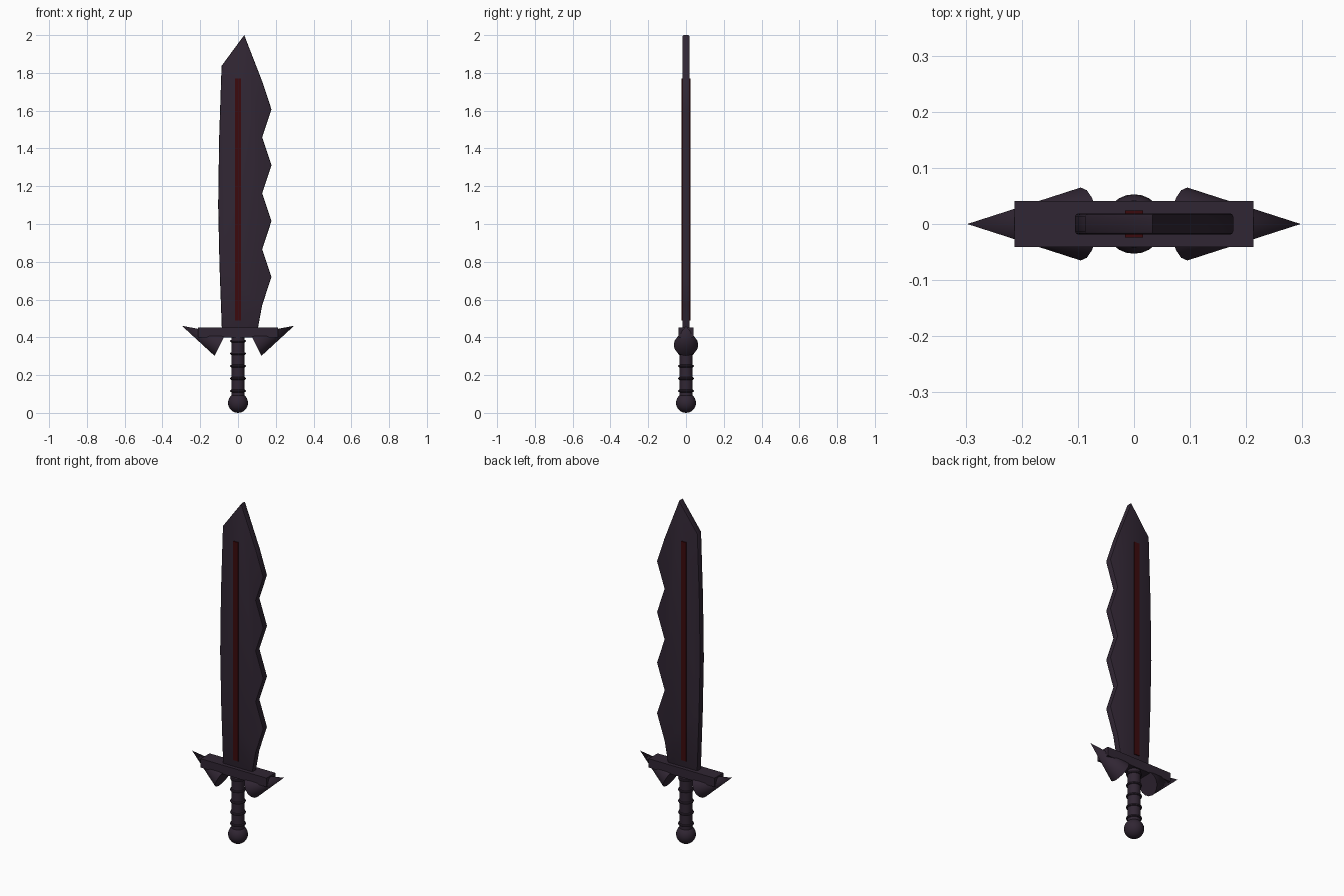
import bpy, bmesh, math
from mathutils import Vector

if "Cube" in bpy.data.objects:
    bpy.data.objects.remove(bpy.data.objects["Cube"])


def material(name, rgb):
    m = bpy.data.materials.new(name)
    m.diffuse_color = (*rgb, 1)
    m.use_nodes = True
    m.node_tree.nodes["Principled BSDF"].inputs["Base Color"].default_value = m.diffuse_color
    return m


DARK = material("dark purple steel", (0.030, 0.019, 0.033))
RED = material("deep red", (0.045, 0.003, 0.004))


def finish(name, mat, smooth=True):
    ob = bpy.context.object
    ob.name = ob.data.name = name
    ob.data.materials.append(mat)
    if smooth:
        bpy.ops.object.shade_smooth_by_angle(angle=math.radians(35))
    return ob


def box(name, mat, lo, hi):
    lo, hi = Vector(lo), Vector(hi)
    bpy.ops.mesh.primitive_cube_add(size=1, location=(lo + hi) / 2)
    bpy.context.object.scale = hi - lo
    bpy.ops.object.transform_apply(location=False, rotation=False, scale=True)
    return finish(name, mat, False)


# Blade: bowed back on the left, wavy cutting edge on the right
outline = [(-0.085, 0.43), (-0.098, 0.78), (-0.105, 1.1), (-0.1, 1.45), (-0.087, 1.837),
           (0.033, 2.0), (0.13, 1.75), (0.177, 1.607)]
for i in range(3):
    z = 1.607 - 0.296 * i
    outline += [(0.128, z - 0.148), (0.177, z - 0.296)]
outline += [(0.128, 0.571), (0.102, 0.43)]
T = 0.019
bm = bmesh.new()
face = bm.faces.new([bm.verts.new((x, -T, z)) for x, z in outline])
ext = bmesh.ops.extrude_face_region(bm, geom=[face])
bmesh.ops.translate(bm, vec=(0, 2 * T, 0),
                    verts=[g for g in ext["geom"] if isinstance(g, bmesh.types.BMVert)])
rims = [e for e in bm.edges if abs(e.verts[0].co.y - e.verts[1].co.y) < 1e-4]
bmesh.ops.bevel(bm, geom=rims, offset=0.006, segments=2, profile=0.5, affect='EDGES')
bmesh.ops.recalc_face_normals(bm, faces=bm.faces)
mesh = bpy.data.meshes.new("blade")
bm.to_mesh(mesh)
bm.free()
blade = bpy.data.objects.new("blade", mesh)
bpy.context.collection.objects.link(blade)
bpy.context.view_layer.objects.active = blade
blade.select_set(True)
finish("blade", DARK)

# Red strip standing proud on both sides of the blade
box("red_strip", RED, (-0.016, -0.024, 0.49), (0.016, 0.024, 1.77))

# Cross guard with a slanted spike at each end
box("guard", DARK, (-0.213, -0.041, 0.40), (0.213, 0.041, 0.452))
for side, name in ((-1, "left_spike"), (1, "right_spike")):
    base, tip = Vector((0.095 * side, 0, 0.36)), Vector((0.297 * side, 0, 0.461))
    axis = tip - base
    bpy.ops.mesh.primitive_cone_add(vertices=16, radius1=0.065, radius2=0, depth=axis.length,
                                    location=(base + tip) / 2,
                                    rotation=(0, math.atan2(axis.x, axis.z), 0))
    finish(name, DARK)

# Grip with rings
bpy.ops.mesh.primitive_cylinder_add(vertices=24, radius=0.035, depth=0.36, location=(0, 0, 0.24))
finish("grip", DARK)
for i in range(5):
    bpy.ops.mesh.primitive_torus_add(major_radius=0.035, minor_radius=0.007, major_segments=24,
                                     minor_segments=8, location=(0, 0, 0.116 + 0.066 * i))
    finish(f"grip_ring_{i + 1}", DARK)

# Pommel
bpy.ops.mesh.primitive_uv_sphere_add(segments=24, ring_count=12, radius=0.053, location=(0, 0, 0.053))
finish("pommel", DARK)
